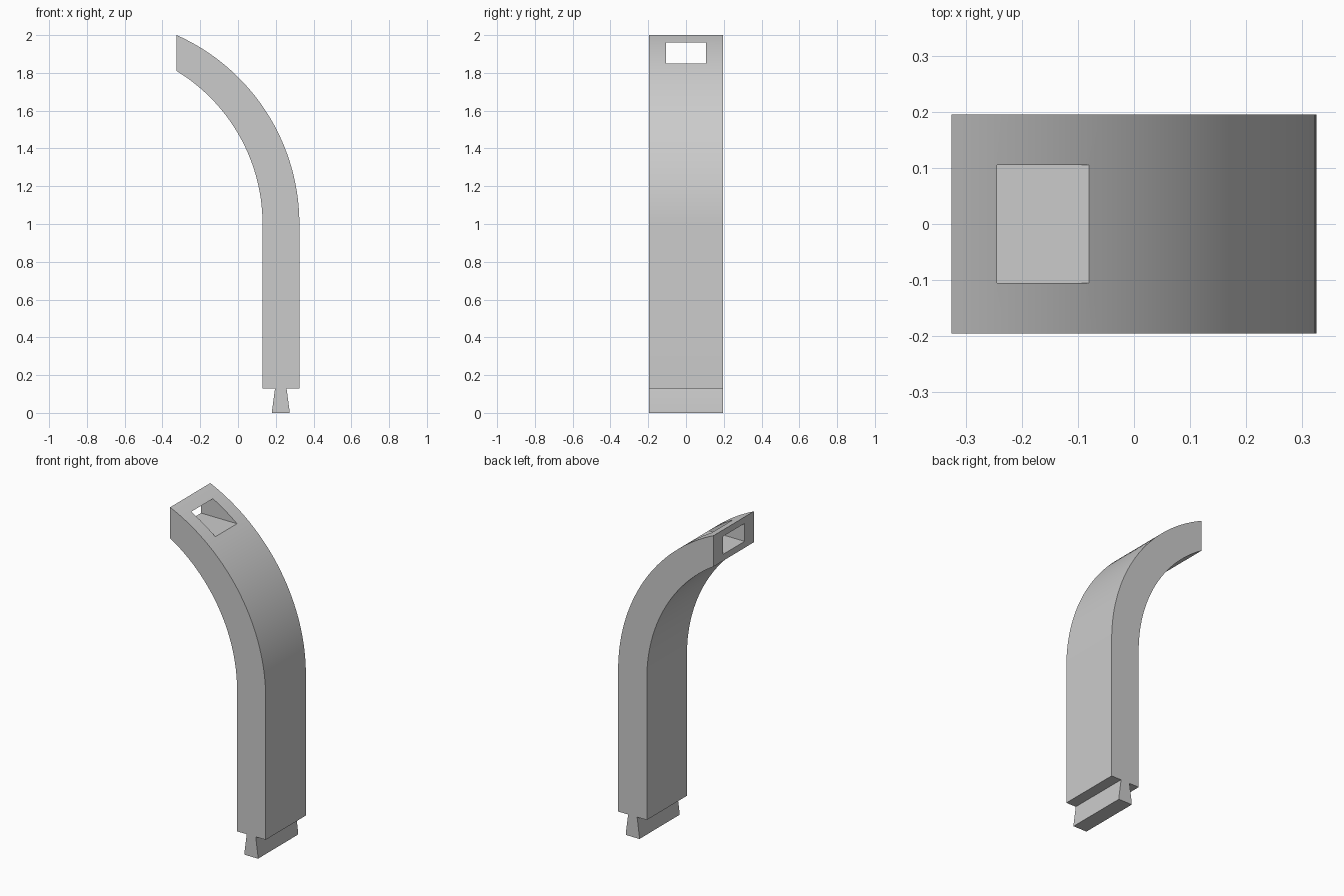
import bpy, bmesh
from math import radians, sqrt

if "Cube" in bpy.data.objects:
    bpy.data.objects.remove(bpy.data.objects["Cube"])

HALF_WIDTH = 0.195
TIP_X = -0.325
SPRING_Z = 1.0      # height where the straight post starts to bend
SHOULDER_Z = 0.13   # top of the dovetail foot

grey = bpy.data.materials.new("plain grey")
grey.use_nodes = True
grey.diffuse_color = (0.6, 0.6, 0.6, 1)
grey.node_tree.nodes["Principled BSDF"].inputs["Base Color"].default_value = (0.6, 0.6, 0.6, 1)


def bend(start_x, tip_z, steps=32):
    """Arc leaving the post vertically at start_x and ending at the tip."""
    run, rise = start_x - TIP_X, tip_z - SPRING_Z
    radius = (run * run + rise * rise) / (2 * run)
    centre = start_x - radius
    points = []
    for i in range(steps + 1):
        z = rise * (1 - (1 - i / steps) ** 1.4)
        points.append((centre + sqrt(radius * radius - z * z), SPRING_Z + z))
    return points


def extrude_profile(name, points, half):
    bm = bmesh.new()
    face = bm.faces.new([bm.verts.new((x, -half, z)) for x, z in points])
    new = bmesh.ops.extrude_face_region(bm, geom=[face])["geom"]
    verts = [v for v in new if isinstance(v, bmesh.types.BMVert)]
    bmesh.ops.translate(bm, verts=verts, vec=(0, 2 * half, 0))
    bmesh.ops.recalc_face_normals(bm, faces=bm.faces)
    mesh = bpy.data.meshes.new(name)
    bm.to_mesh(mesh)
    bm.free()
    mesh.materials.append(grey)
    obj = bpy.data.objects.new(name, mesh)
    bpy.context.collection.objects.link(obj)
    return obj


# Curved post with a dovetail foot, as one side profile
foot = [(0.13, SHOULDER_Z), (0.196, SHOULDER_Z), (0.18, 0.01), (0.18, 0),
        (0.273, 0), (0.273, 0.01), (0.257, SHOULDER_Z), (0.325, SHOULDER_Z)]
profile = foot + bend(0.325, 2.0) + bend(0.13, 1.81)[::-1]
post = extrude_profile("curved_post", profile, HALF_WIDTH)

# Rectangular slot running level through the tip
slot = extrude_profile("slot_cutter", [(-0.5, 1.85), (0.1, 1.85), (0.1, 1.96), (-0.5, 1.96)], 0.105)
cut = post.modifiers.new("slot", 'BOOLEAN')
cut.operation = 'DIFFERENCE'
cut.solver = 'EXACT'
cut.object = slot

bpy.ops.object.select_all(action='DESELECT')
bpy.context.view_layer.objects.active = post
post.select_set(True)
bpy.ops.object.modifier_apply(modifier=cut.name)
bpy.data.objects.remove(slot)
bpy.ops.object.shade_smooth_by_angle(angle=radians(25))
